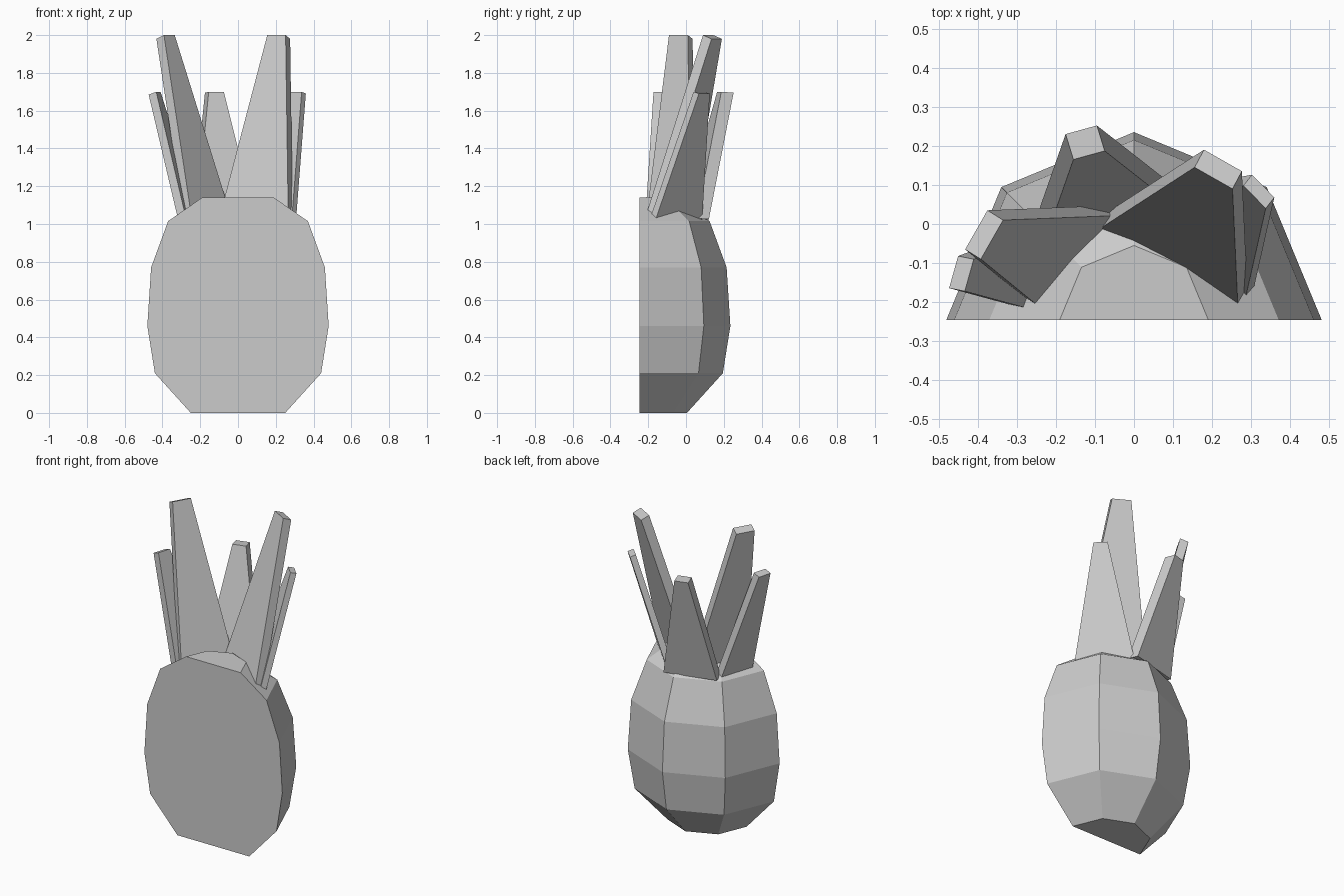
import bpy, bmesh
from math import cos, sin, pi
from mathutils import Vector

cube = bpy.data.objects.get("Cube")
if cube:
    bpy.data.objects.remove(cube, do_unlink=True)

GREY = (0.6, 0.6, 0.6, 1)
mat = bpy.data.materials.new("plain_grey")
mat.use_nodes = True
mat.diffuse_color = GREY
mat.node_tree.nodes["Principled BSDF"].inputs["Base Color"].default_value = GREY


def loft(name, rings):
    """Flat-faced solid skinned through equal closed rings, capped at both ends."""
    bm = bmesh.new()
    loops = [[bm.verts.new(p) for p in ring] for ring in rings]
    n = len(loops[0])
    for low, high in zip(loops, loops[1:]):
        for i in range(n):
            j = (i + 1) % n
            bm.faces.new((low[i], low[j], high[j], high[i]))
    bm.faces.new(loops[0])
    bm.faces.new(loops[-1])
    # merge the strips of the flat cut side into one face
    bmesh.ops.dissolve_limit(bm, angle_limit=0.01, verts=bm.verts, edges=bm.edges)
    bmesh.ops.recalc_face_normals(bm, faces=bm.faces)
    mesh = bpy.data.meshes.new(name)
    bm.to_mesh(mesh)
    bm.free()
    mesh.materials.append(mat)
    obj = bpy.data.objects.new(name, mesh)
    bpy.context.collection.objects.link(obj)
    return obj


# Halved fruit body: half of an eight-sided lathe, flat cut at the front
CUT_Y = -0.245
PROFILE = [(0.25, 0), (0.44, 0.21), (0.48, 0.46), (0.46, 0.77), (0.37, 1.015), (0.19, 1.14)]
loft("fruit_body", [
    [(r * cos(k * pi / 4), CUT_Y + r * sin(k * pi / 4), z) for k in range(5)]
    for r, z in PROFILE])


# Crown leaves: tapered slabs, given by the inner edge at base and tip
# and the offset from the inner to the outer face
def leaf(name, height, base, tip, thick):
    rings = []
    for (a, b), z in ((base, 1.03), (tip, height)):
        inner = [Vector((*a, z)), Vector((*b, z))]
        outer = [p + Vector(thick) for p in reversed(inner)]
        rings.append(inner + outer)
    return loft(name, rings)


leaf("tall_leaf_right", 2.0, ((-0.033, 0.022), (-0.245, -0.21)),
     ((-0.335, 0.01), (-0.392, -0.09)), (-0.04, 0.025, -0.02))
leaf("tall_leaf_left", 2.0, ((-0.10, -0.02), (0.266, -0.217)),
     ((0.155, 0.145), (0.252, 0.09)), (0.024, 0.045, -0.02))
leaf("short_leaf_back", 1.7, ((-0.222, -0.026), (0.092, 0.056)),
     ((-0.155, 0.165), (-0.075, 0.187)), (-0.02, 0.065, -0.005))
leaf("short_leaf_right", 1.7, ((-0.20, -0.01), (-0.275, -0.215)),
     ((-0.41, -0.09), (-0.433, -0.172)), (-0.04, 0.008, -0.015))
leaf("short_leaf_left", 1.7, ((0.045, 0.057), (0.285, -0.19)),
     ((0.28, 0.098), (0.337, 0.04)), (0.022, 0.028, -0.01))
